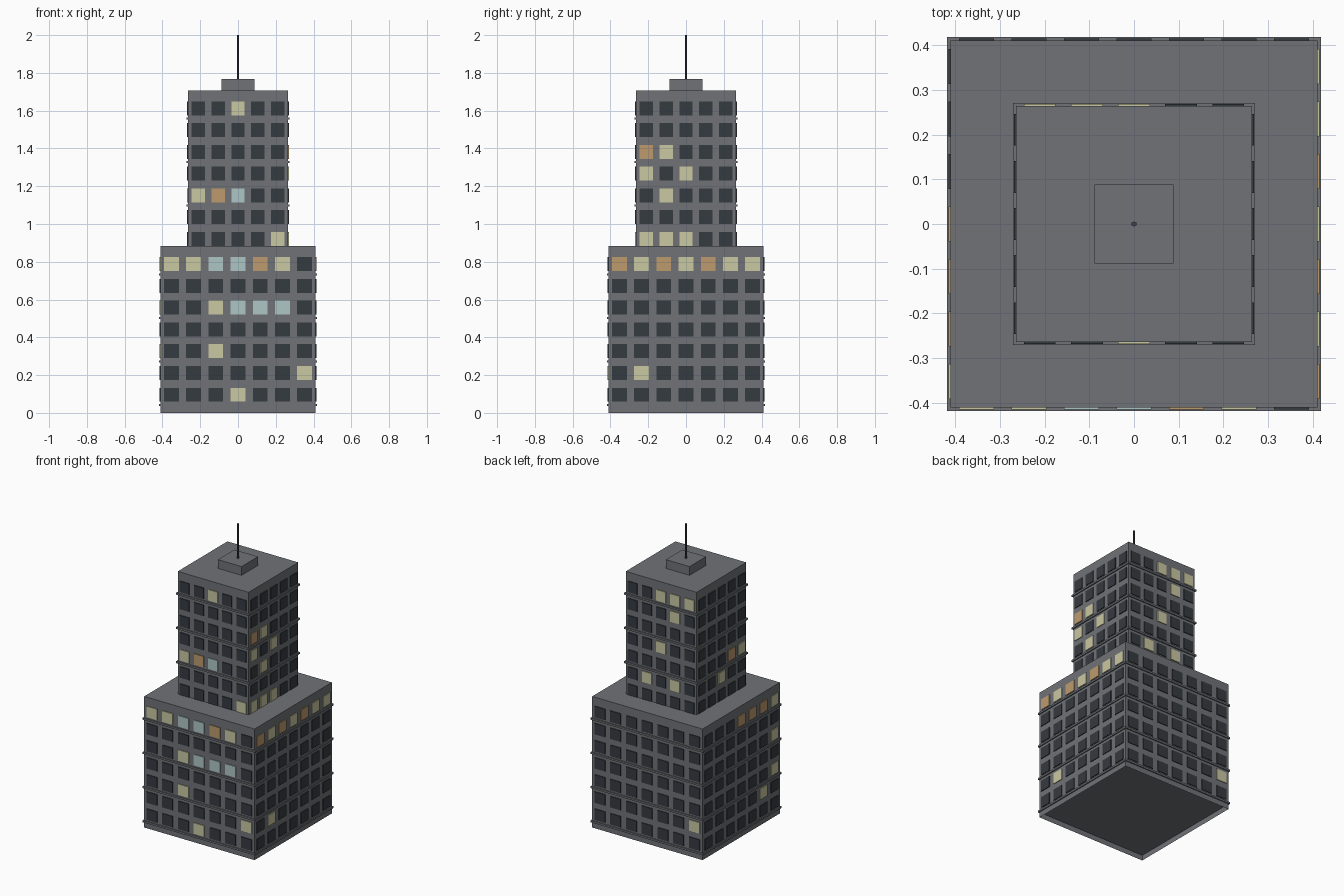
import bpy, bmesh
from mathutils import Matrix, Vector

if "Cube" in bpy.data.objects:
    bpy.data.objects.remove(bpy.data.objects["Cube"])


def material(name, rgb):
    m = bpy.data.materials.new(name)
    m.diffuse_color = (*rgb, 1)
    m.use_nodes = True
    m.node_tree.nodes["Principled BSDF"].inputs["Base Color"].default_value = m.diffuse_color
    return m


WALL = material("wall grey", (0.16, 0.17, 0.185))
METAL = material("mast dark grey", (0.05, 0.053, 0.065))
GLASS = {
    ".": material("unlit glass", (0.036, 0.043, 0.051)),
    "Y": material("warm yellow light", (0.59, 0.58, 0.36)),
    "O": material("orange light", (0.51, 0.33, 0.155)),
    "B": material("cool blue light", (0.43, 0.565, 0.565)),
}
KEYS = list(GLASS)
PITCH = 0.1152      # storey height
TIER_H = 0.883


def finish(name, bm, mats):
    me = bpy.data.meshes.new(name)
    bm.to_mesh(me)
    bm.free()
    for m in mats:
        me.materials.append(m)
    ob = bpy.data.objects.new(name, me)
    bpy.context.collection.objects.link(ob)
    return ob


def add_box(bm, center, size, mat=0):
    mtx = Matrix.Translation(center) @ Matrix.Diagonal((*size, 1))
    verts = bmesh.ops.create_cube(bm, size=1, matrix=mtx)["verts"]
    for f in {f for v in verts for f in v.link_faces}:
        f.material_index = mat
    return verts


def box(name, half, z0, z1, open_bottom=False):
    bm = bmesh.new()
    add_box(bm, (0, 0, (z0 + z1) / 2), (2 * half, 2 * half, z1 - z0))
    if open_bottom:
        bm.normal_update()
        bmesh.ops.delete(bm, geom=[f for f in bm.faces if f.normal.z < -0.9],
                         context="FACES")
    return finish(name, bm, [WALL])


def tier(name, half, z0, spacing, win_w, sides):
    # Shell, open underneath
    box(name + "_walls", half, z0, z0 + TIER_H, open_bottom=True)
    # A projecting floor slab under every second storey
    for i in range(4):
        z = z0 + 0.042 + 2 * i * PITCH
        box(f"{name}_ledge_{i + 1}", half + 0.0075, z - 0.006, z + 0.006)
    # Window plates; sides run front, right, back, left, rows from the top down
    bm = bmesh.new()
    for k, rows in enumerate(sides):
        made = []
        for r, row in enumerate(rows.split()):
            z = z0 + 0.096 + (6 - r) * PITCH
            for c, key in enumerate(row):
                x = (c - (len(row) - 1) / 2) * spacing
                made += add_box(bm, (x, -half - 0.001, z), (win_w, 0.008, 0.074),
                                KEYS.index(key))
        turn = Matrix.Rotation(k * 1.5707963, 3, "Z")
        bmesh.ops.rotate(bm, verts=made, cent=Vector(), matrix=turn)
    finish(name + "_windows", bm, GLASS.values())


tier("lower_tower", 0.411, 0.0, 0.1175, 0.078, [
    "YYBBOY. ....... ..YBBB. ....... ..Y.... ......Y ...Y...",
    "OYOYOYY ....... ....... ....... ....... .Y..... .......",
    "....... ....... ....... ....... ....... ......Y .......",
    "...OOOY ....... ......Y ....... ......Y .....Y. .......",
])
tier("upper_tower", 0.264, 0.825, 0.1055, 0.071, [
    "..Y.. ..... ..... ..... YOB.. ..... ....Y",
    "..... ..... OY... Y.Y.. .Y... ..... YYY..",
    "..YYY ...Y. ..... ..Y.. ..... .Y.Y. .....",
    "..... ..... ..... ..... ...OY ..Y.. .....",
])

# Rooftop plant room
box("roof_plant_room", 0.088, 1.708, 1.767)

# Mast
bm = bmesh.new()
bmesh.ops.create_cone(bm, cap_ends=True, segments=6, radius1=0.006, radius2=0.006,
                      depth=0.235, matrix=Matrix.Translation((0, 0, 1.8825)))
finish("roof_mast", bm, [METAL])
